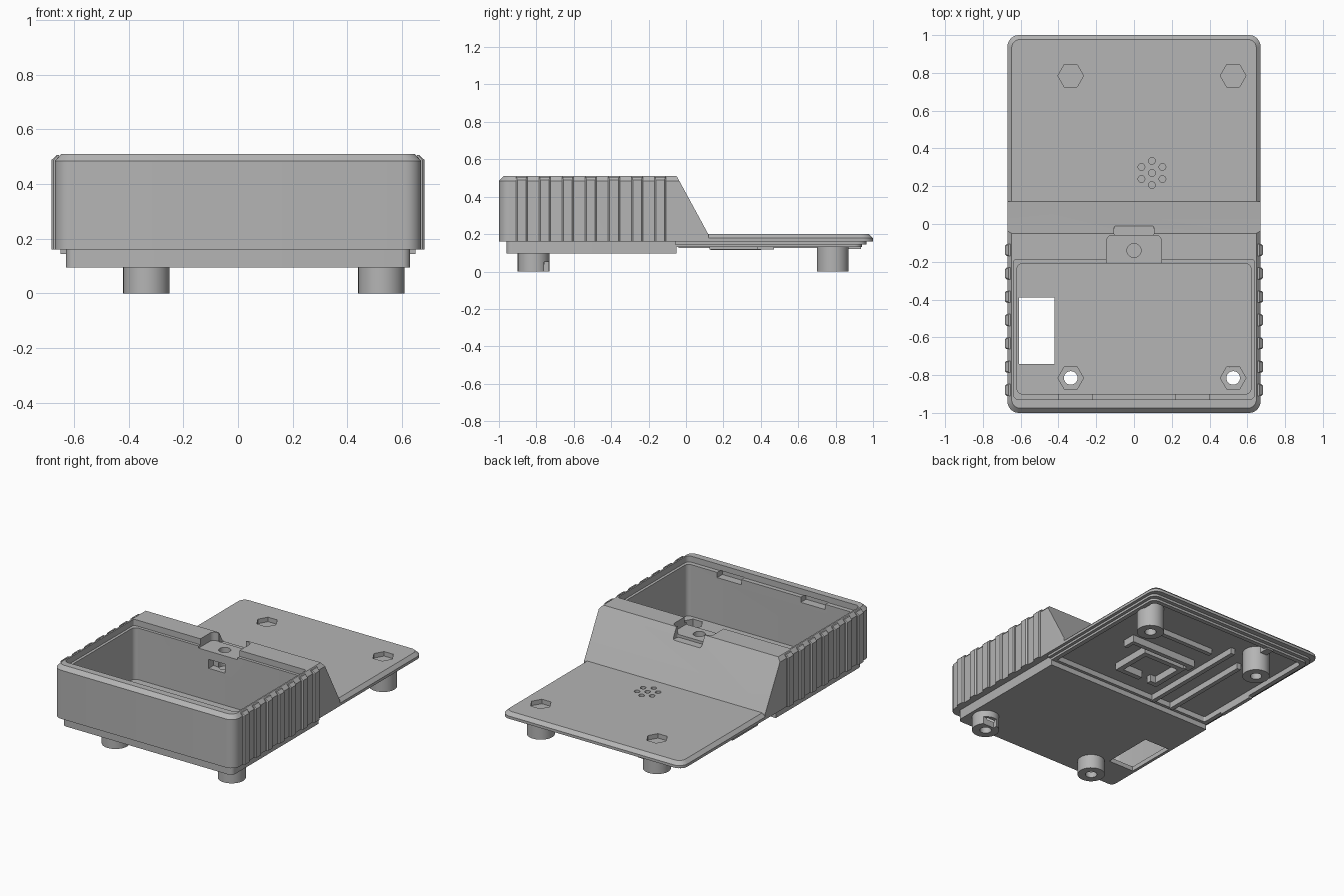
import bpy, bmesh, math
from mathutils import Vector

old = bpy.data.objects.get("Cube")
if old:
    bpy.data.objects.remove(old, do_unlink=True)

# Single plastic colour
grey = bpy.data.materials.new("matte_grey")
grey.use_nodes = True
grey.diffuse_color = (0.46, 0.46, 0.46, 1)
grey.node_tree.nodes["Principled BSDF"].inputs["Base Color"].default_value = grey.diffuse_color


def outline(hx, y0, y1, rf=0.0, rb=0.0, seg=6):
    """Rectangle in plan with its own front and back corner radius."""
    pts = []
    corners = [(-1, y0, 1, rf, 180), (1, y0, 1, rf, 270), (1, y1, -1, rb, 0), (-1, y1, -1, rb, 90)]
    for sx, y, sy, r, start in corners:
        if r == 0:
            pts.append((sx * hx, y))
            continue
        for i in range(seg + 1):
            a = math.radians(start + 90 * i / seg)
            pts.append((sx * (hx - r) + r * math.cos(a), y + sy * r + r * math.sin(a)))
    return pts


def ngon(cx, cy, r, n, turn=0.0):
    return [(cx + r * math.cos(turn + math.tau * i / n), cy + r * math.sin(turn + math.tau * i / n))
            for i in range(n)]


def loft(name, layers):
    """Closed solid through plan outlines stacked at rising heights."""
    bm = bmesh.new()
    rings = [[bm.verts.new((x, y, z)) for x, y in pts] for pts, z in layers]
    n = len(rings[0])
    for a, b in zip(rings, rings[1:]):
        for i in range(n):
            j = (i + 1) % n
            bm.faces.new((a[i], a[j], b[j], b[i]))
    bm.faces.new(rings[0][::-1])
    bm.faces.new(rings[-1])
    bmesh.ops.recalc_face_normals(bm, faces=bm.faces)
    me = bpy.data.meshes.new(name)
    bm.to_mesh(me)
    bm.free()
    me.materials.append(grey)
    ob = bpy.data.objects.new(name, me)
    bpy.context.collection.objects.link(ob)
    return ob


def prism(name, pts, z0, z1):
    return loft(name, [(pts, z0), (pts, z1)])


def block(name, x0, x1, y0, y1, z0, z1):
    return prism(name, [(x0, y0), (x1, y0), (x1, y1), (x0, y1)], z0, z1)


def combine(targets, tool, op="DIFFERENCE"):
    for t in targets:
        mod = t.modifiers.new("bool", "BOOLEAN")
        mod.operation, mod.solver, mod.object = op, "EXACT", tool
        bpy.context.view_layer.objects.active = t
        bpy.ops.object.modifier_apply(modifier=mod.name)
    bpy.data.objects.remove(tool, do_unlink=True)


# Case: deep box running into a ramp, joined to a thin rear plate
case = loft("case", [
    (outline(0.67, -1, 0.12, 0.06), 0.16),
    (outline(0.67, -1, 0.12, 0.06), 0.198),
    (outline(0.67, -1, -0.036, 0.06), 0.485),
    (outline(0.648, -0.975, -0.05, 0.045), 0.51)])
plate = loft("plate", [
    (outline(0.67, 0.0, 1, 0, 0.06), 0.16),
    (outline(0.67, 0.0, 1, 0, 0.06), 0.178),
    (outline(0.648, 0.0, 0.977, 0, 0.045), 0.2)])
combine([case], plate, "UNION")

# Underside: shallow tray at the front, stepped lip around the rear
tray = prism("tray", outline(0.63, -0.96, -0.05, 0.03), 0.095, 0.17)
lip = prism("rear_lip", outline(0.65, -0.06, 0.965, 0, 0.05), 0.145, 0.17)
combine([lip], prism("lip_step", outline(0.63, -0.06, 0.94, 0, 0.04), 0.13, 0.17), "UNION")
combine([case, lip], prism("rear_recess", outline(0.6, -0.03, 0.91, 0.01, 0.03), 0.05, 0.166))

# Compartment with a ledge for its lid
combine([case, tray], prism("cavity", outline(0.62, -0.9, -0.21, 0.03, 0.03), 0.125, 0.6))
combine([case], prism("lid_seat", outline(0.638, -0.93, -0.19, 0.03, 0.01), 0.47, 0.6))
combine([tray], block("window", -0.61, -0.42, -0.74, -0.39, 0.0, 0.3))

# Lid catches: front slots, latch pocket, screw hole, wire opening
for x in (-0.31, 0.31):
    combine([case], block("catch_slot", x - 0.09, x + 0.09, -0.955, -0.88, 0.435, 0.472))
combine([case], prism("latch_pocket", outline(0.145, -0.3, -0.06, 0, 0.03), 0.455, 0.6))
combine([case], prism("latch_slot", outline(0.105, -0.062, -0.01, 0.012, 0.012), 0.437, 0.6))
combine([case], prism("latch_hole", ngon(0, -0.14, 0.037, 24), 0.33, 0.6))
combine([case], block("wire_opening", -0.07, 0.05, -0.25, -0.16, 0.34, 0.4))

# Speaker holes
spots = [(0.095, 0.27)] + ngon(0.095, 0.27, 0.064, 6, math.pi / 2)
for x, y in spots:
    combine([case], prism("sound_hole", ngon(x, y, 0.018, 16), 0.1, 0.3))

# Feet with screw bores and hexagonal nut pockets
feet = []
for side, x in (("right", -0.335), ("left", 0.525)):
    for end, y, top in (("front", -0.815, 0.11), ("rear", 0.785, 0.18)):
        foot = prism(f"foot_{end}_{side}", ngon(x, y, 0.085, 32), 0, top)
        host = tray if end == "front" else case
        combine([foot, host], prism("nut_pocket", ngon(x, y, 0.068, 6), top - 0.07, top + 0.1))
        combine([foot, host], prism("bore", ngon(x, y, 0.036, 24), -0.1, 0.3))
        if end == "front" and side == "left":
            combine([foot], block("foot_notch", x - 0.02, x + 0.1, -0.76, -0.7, -0.1, 0.05))
        feet.append(foot)

# Grip ribs along both sides
for side, s in (("right", -1), ("left", 1)):
    for i in range(7):
        y0 = -0.91 + i * 0.1235
        y1 = y0 + 0.062

        def plan(xo, b):
            return [(s * 0.655, y0), (s * (xo - b), y0), (s * xo, y0 + b),
                    (s * xo, y1 - b), (s * (xo - b), y1), (s * 0.655, y1)]
        loft(f"grip_rib_{side}_{i + 1}",
             [(plan(0.683, 0.008), 0.16), (plan(0.683, 0.008), 0.488), (plan(0.664, 0.004), 0.506)])

# Speaker frame under the plate
frame = block("speaker_frame", -0.075, 0.255, 0.125, 0.41, 0.118, 0.17)
combine([frame], block("frame_inside", -0.04, 0.22, 0.16, 0.375, 0.0, 0.3))
combine([frame], block("frame_gap", 0.0, 0.07, 0.1, 0.2, 0.0, 0.3))

# Holding ribs under the plate
ribs = {
    "holder_rib_inner": (-0.07, 0.4, 0.44, 0.47, 0.118),
    "holder_rib_inner_end_left": (0.375, 0.4, 0.38, 0.45, 0.118),
    "holder_rib_inner_end_right": (-0.1, -0.06, 0.41, 0.47, 0.118),
    "holder_rib_outer": (-0.09, 0.4, 0.62, 0.65, 0.13),
    "cable_rib_long": (-0.2, -0.17, -0.04, 0.74, 0.125),
    "cable_rib_short": (-0.35, -0.32, -0.04, 0.62, 0.125),
    "edge_switch_rib": (-0.625, -0.6, 0.13, 0.4, 0.115),
    "rear_tab": (-0.35, -0.3, 0.87, 0.935, 0.12),
}
for name, (x0, x1, y0, y1, z0) in ribs.items():
    block(name, x0, x1, y0, y1, z0, 0.17)

# Smooth rounded walls, keep edges crisp
bpy.ops.object.select_all(action="DESELECT")
for ob in [case, tray, lip] + feet:
    ob.select_set(True)
bpy.context.view_layer.objects.active = case
bpy.ops.object.shade_smooth_by_angle(angle=math.radians(25))
